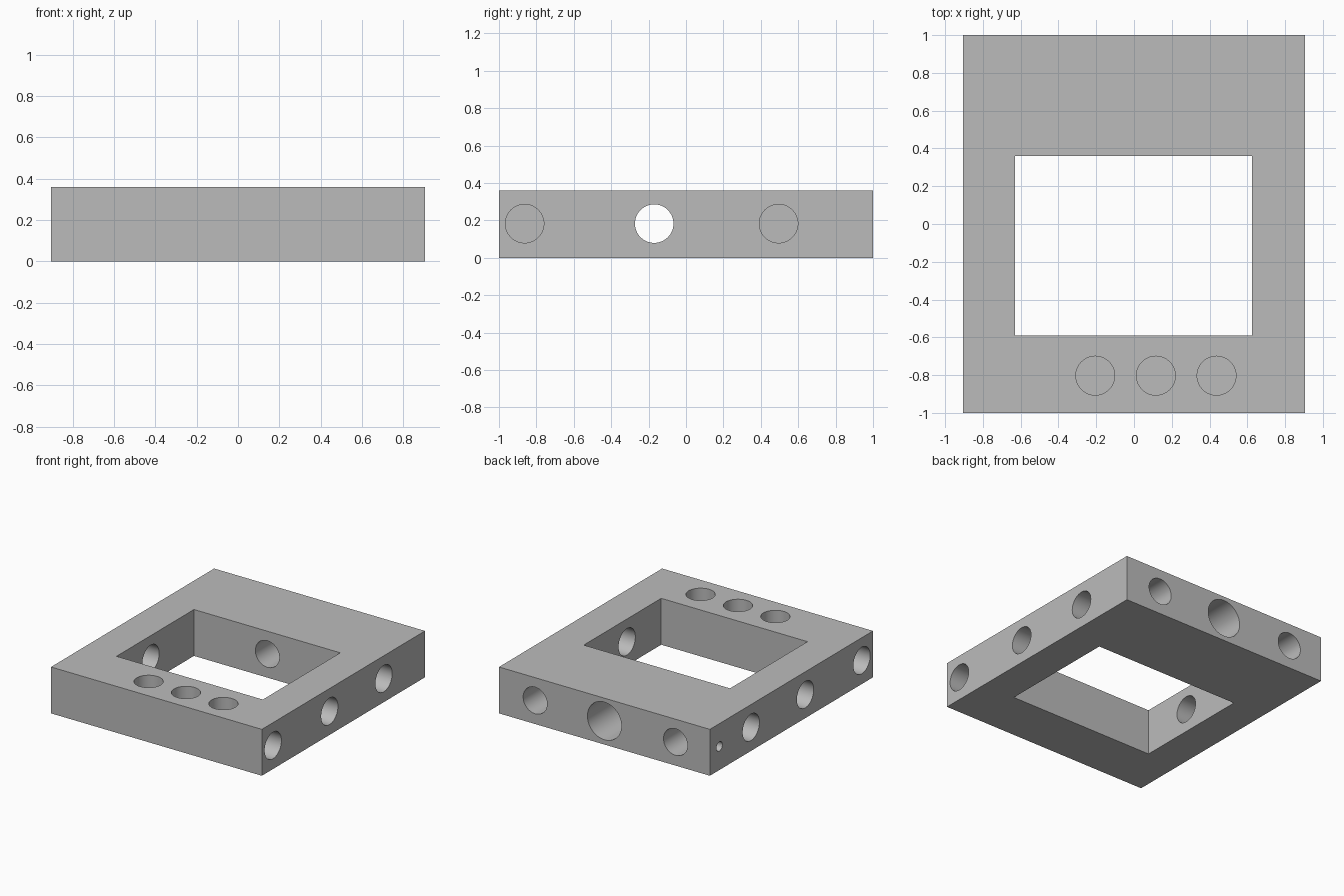
import bpy
import bmesh
from math import radians
from mathutils import Matrix, Vector

default_cube = bpy.data.objects.get("Cube")
if default_cube:
    bpy.data.objects.remove(default_cube, do_unlink=True)

HALF_X, HALF_Y, HEIGHT = 0.905, 1.0, 0.36
MID_Z = 0.183
HOLE = 0.103

# One flat grey for the whole part
grey = bpy.data.materials.new("plain_grey")
grey.use_nodes = True
colour = (0.5, 0.5, 0.5, 1.0)
grey.diffuse_color = colour
grey.node_tree.nodes["Principled BSDF"].inputs["Base Color"].default_value = colour


def new_object(name, bm):
    mesh = bpy.data.meshes.new(name)
    bm.to_mesh(mesh)
    bm.free()
    obj = bpy.data.objects.new(name, mesh)
    obj.data.materials.append(grey)
    bpy.context.collection.objects.link(obj)
    return obj


def box(name, low, high):
    low, high = Vector(low), Vector(high)
    bm = bmesh.new()
    place = Matrix.Translation((low + high) / 2) @ Matrix.Diagonal((high - low).to_4d())
    bmesh.ops.create_cube(bm, size=1, matrix=place)
    return new_object(name, bm)


def drill(name, start, end, radius):
    """Round cutter running from start to end."""
    start, end = Vector(start), Vector(end)
    axis = end - start
    turn = axis.to_track_quat("Z", "Y").to_matrix().to_4x4()
    bm = bmesh.new()
    bmesh.ops.create_cone(bm, cap_ends=True, segments=64, radius1=radius, radius2=radius,
                          depth=axis.length, matrix=Matrix.Translation((start + end) / 2) @ turn)
    return new_object(name, bm)


# Rectangular block and its central opening
frame = box("frame_block", (-HALF_X, -HALF_Y, 0), (HALF_X, HALF_Y, HEIGHT))
cutters = [box("window_cutter", (-0.63, -0.59, -0.1), (0.626, 0.36, HEIGHT + 0.1))]

# Cross bore through both side rails
cutters.append(drill("cross_bore_cutter", (-1.1, -0.17, MID_Z), (1.1, -0.17, MID_Z), HOLE))

# Blind side pockets, mirrored left and right
for side in (-1, 1):
    for y in (-0.863, 0.495):
        cutters.append(drill("side_pocket_cutter", (side * 1.0, y, MID_Z),
                             (side * 0.63, y, MID_Z), HOLE))

# Small pin hole on the right side
cutters.append(drill("pin_hole_cutter", (-1.0, 0.883, MID_Z), (-0.75, 0.883, MID_Z), 0.036))

# Row of blind pockets on top
for x in (-0.205, 0.116, 0.437):
    cutters.append(drill("top_pocket_cutter", (x, -0.803, HEIGHT + 0.1),
                         (x, -0.803, 0.09), HOLE))

# Back pockets and the stepped back bore
for x in (-0.61, 0.595):
    cutters.append(drill("back_pocket_cutter", (x, 1.1, MID_Z), (x, 0.7, MID_Z), HOLE))
cutters.append(drill("back_bore_cutter", (0, 0.3, MID_Z), (0, 0.8, MID_Z), HOLE))
cutters.append(drill("back_counterbore_cutter", (0, 1.1, MID_Z), (0, 0.6, MID_Z), 0.146))

# Cut every opening, then discard the cutters
bpy.context.view_layer.objects.active = frame
for cutter in cutters:
    cutter.hide_render = True
    cut = frame.modifiers.new(cutter.name, "BOOLEAN")
    cut.operation = "DIFFERENCE"
    cut.solver = "EXACT"
    cut.object = cutter
    bpy.ops.object.modifier_apply(modifier=cut.name)
    bpy.data.objects.remove(cutter, do_unlink=True)

# Smooth bores with crisp edges
bpy.ops.object.select_all(action="DESELECT")
frame.select_set(True)
bpy.ops.object.shade_smooth_by_angle(angle=radians(30))
